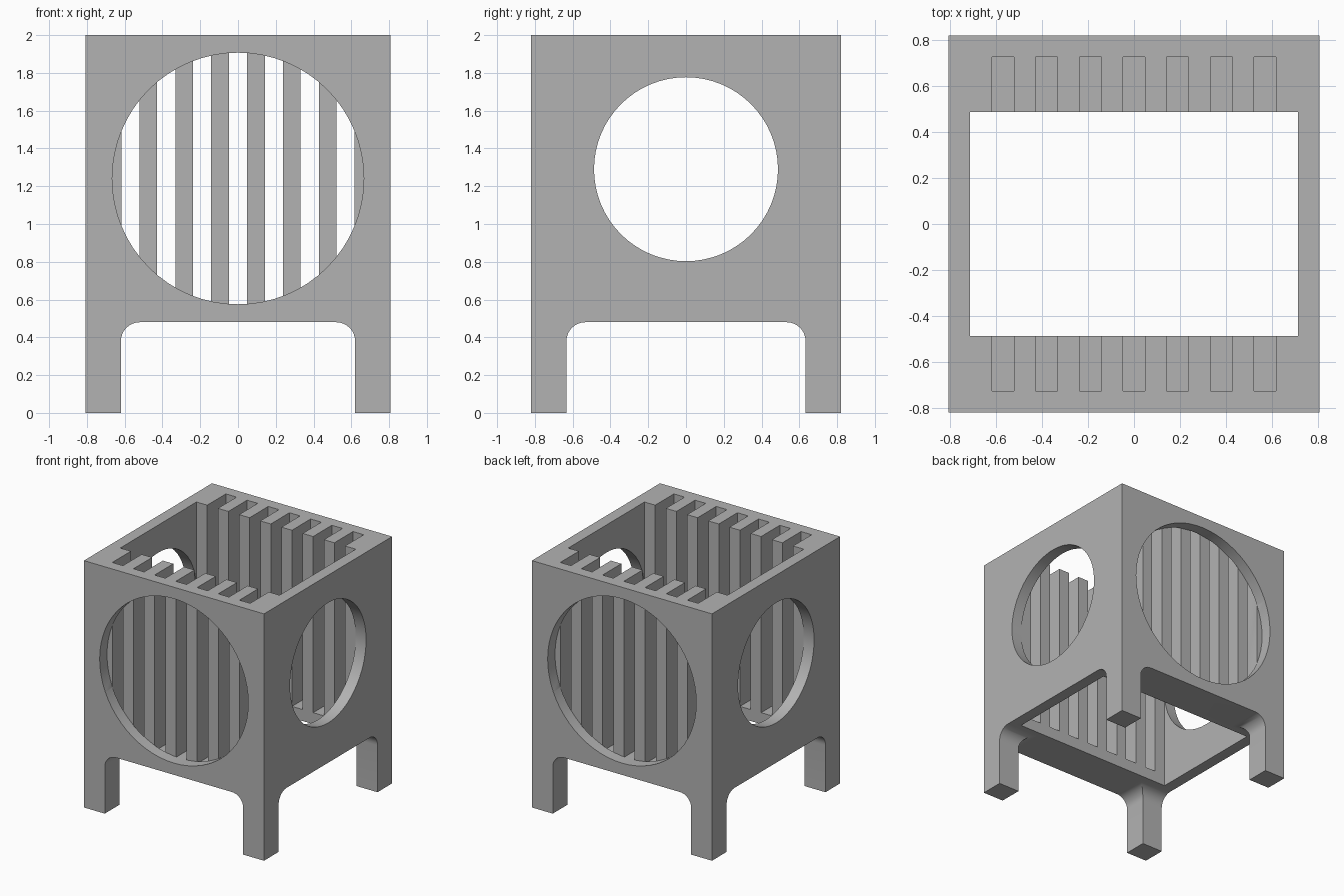
import bpy
import bmesh
from math import sin, cos, pi
from mathutils import Vector

old = bpy.data.objects.get("Cube")
if old:
    bpy.data.objects.remove(old, do_unlink=True)

HX, HY, TOP = 0.807, 0.82, 2.0        # half width, half depth, height
WALL = 0.093                          # thin wall thickness
CAV_X, CAV_Y = HX - WALL, 0.488       # half size of the open shaft
ARCH_TOP, FILLET = 0.48, 0.1
SLOT_FLOOR = ARCH_TOP + WALL

gray = bpy.data.materials.new("plain gray")
gray.use_nodes = True
gray.diffuse_color = (0.45, 0.45, 0.45, 1)
gray.node_tree.nodes["Principled BSDF"].inputs["Base Color"].default_value = (0.45, 0.45, 0.45, 1)


def prism(name, profile, axis, lo, hi):
    """Extrude a 2D profile along x, y or z between lo and hi."""
    place = {"x": lambda a, b, d: (d, a, b),
             "y": lambda a, b, d: (a, d, b),
             "z": lambda a, b, d: (a, b, d)}[axis]
    bm = bmesh.new()
    face = bm.faces.new([bm.verts.new(place(a, b, lo)) for a, b in profile])
    new = bmesh.ops.extrude_face_region(bm, geom=[face])["geom"]
    bmesh.ops.translate(bm, vec=Vector(place(0, 0, hi - lo)),
                        verts=[g for g in new if isinstance(g, bmesh.types.BMVert)])
    bmesh.ops.recalc_face_normals(bm, faces=bm.faces)
    mesh = bpy.data.meshes.new(name)
    bm.to_mesh(mesh)
    bm.free()
    mesh.materials.append(gray)
    obj = bpy.data.objects.new(name, mesh)
    bpy.context.collection.objects.link(obj)
    return obj


def rect(a0, a1, b0, b1):
    return [(a0, b0), (a1, b0), (a1, b1), (a0, b1)]


def circle(r, z, n=64):
    return [(r * cos(2 * pi * i / n), z + r * sin(2 * pi * i / n)) for i in range(n)]


def arch(half, steps=8):
    """Opening between two legs with rounded upper corners."""
    right = [(half - FILLET + FILLET * cos(t), ARCH_TOP - FILLET + FILLET * sin(t))
             for t in (pi / 2 * i / steps for i in range(steps + 1))]
    left = [(-a, b) for a, b in reversed(right)]
    return [(half, -0.1)] + right + left + [(-half, -0.1)]


def cut(body, cutter):
    cutter.hide_render = True
    mod = body.modifiers.new("cut", "BOOLEAN")
    mod.operation = "DIFFERENCE"
    mod.solver = "EXACT"
    mod.object = cutter
    bpy.ops.object.modifier_apply(modifier=mod.name)
    bpy.data.objects.remove(cutter, do_unlink=True)


# Solid block
body = prism("stool_body", rect(-HX, HX, -HY, HY), "z", 0, TOP)
bpy.context.view_layer.objects.active = body
body.select_set(True)

# Leg arches in both directions and the open vertical shaft
cut(body, prism("front_arch", arch(0.62), "y", -1, 1))
cut(body, prism("side_arch", arch(0.633), "x", -1, 1))
cut(body, prism("shaft", rect(-CAV_X, CAV_X, -CAV_Y, CAV_Y), "z", 0.1, TOP + 0.1))

for s in (-1, 1):
    # Row of vertical slots in the thick front and back walls
    ys = sorted((s * (CAV_Y - 0.1), s * (HY - WALL)))
    for i in range(-3, 4):
        x = 0.19 * i
        cut(body, prism("slot", rect(x - 0.048, x + 0.048, *ys), "z", SLOT_FLOOR, TOP + 0.1))
    # Large round recess on the front and back, reaching the slots
    ys = sorted((s * (HY - WALL - 0.001), s * 1))
    cut(body, prism("round_recess", circle(0.666, 1.241), "y", *ys))
    # Round hole through each side wall
    xs = sorted((s * (CAV_X - 0.05), s * 1))
    cut(body, prism("side_hole", circle(0.487, 1.29), "x", *xs))

bpy.ops.object.shade_smooth_by_angle()
